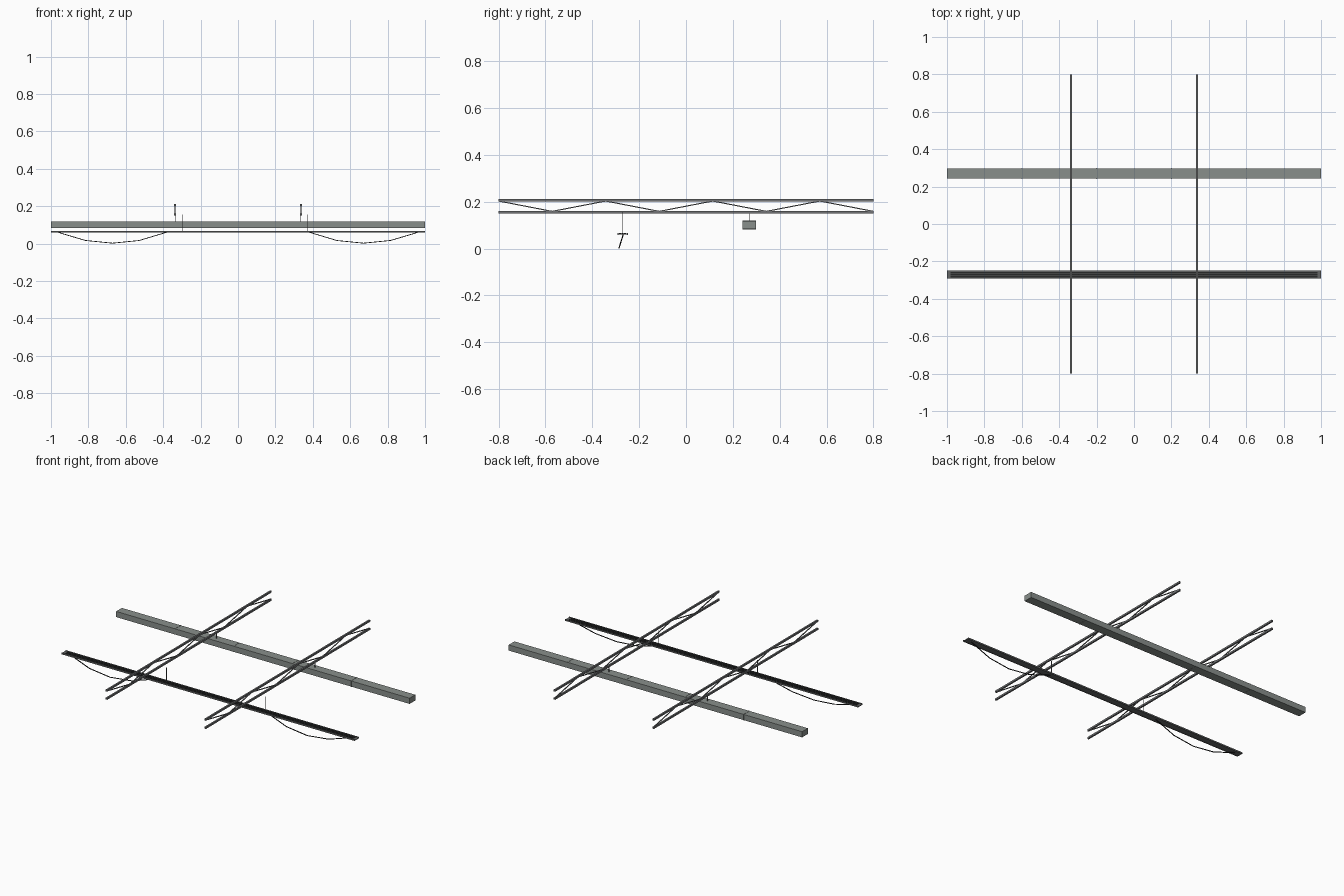
import bpy
import bmesh
from mathutils import Vector

cube = bpy.data.objects.get("Cube")
if cube:
    bpy.data.objects.remove(cube, do_unlink=True)


def material(name, rgb):
    m = bpy.data.materials.new(name)
    m.use_nodes = True
    m.diffuse_color = (*rgb, 1)
    m.node_tree.nodes["Principled BSDF"].inputs["Base Color"].default_value = (*rgb, 1)
    return m


duct_grey = material("duct grey", (0.25, 0.275, 0.26))
steel = material("truss steel", (0.17, 0.175, 0.18))
tray_grey = material("tray grey", (0.125, 0.13, 0.13))
black = material("cable black", (0.02, 0.021, 0.021))


def finish(name, bm, mat):
    bmesh.ops.recalc_face_normals(bm, faces=bm.faces)
    mesh = bpy.data.meshes.new(name)
    bm.to_mesh(mesh)
    bm.free()
    mesh.materials.append(mat)
    ob = bpy.data.objects.new(name, mesh)
    bpy.context.collection.objects.link(ob)
    return ob


def box(name, centre, size, mat):
    bm = bmesh.new()
    bmesh.ops.create_cube(bm, size=1)
    for v in bm.verts:
        v.co = Vector(centre) + v.co * Vector(size)
    return finish(name, bm, mat)


def rods(name, points, thick, mat):
    """Square bars joining consecutive points."""
    bm = bmesh.new()
    for a, b in zip(points, points[1:]):
        a, b = Vector(a), Vector(b)
        bar = bmesh.ops.create_cube(bm, size=1)["verts"]
        turn = (b - a).to_track_quat('Z', 'Y')
        for v in bar:
            size = Vector((thick, thick, (b - a).length))
            v.co = (a + b) / 2 + turn @ (v.co * size)
    return finish(name, bm, mat)


TOP, BOTTOM = 0.206, 0.156
DUCT_Y, DUCT_Z = 0.27, 0.101
TRAY_Y, TRAY_Z = -0.27, 0.062

for side, x in (("right", -0.336), ("left", 0.336)):
    # Roof truss: two chords and a zigzag web
    for part, z in (("top", TOP), ("bottom", BOTTOM)):
        box(f"{side}_truss_{part}_chord", (x, 0, z), (0.01, 1.6, 0.011), steel)
    web = [(x, -0.8 + 1.6 * i / 7, BOTTOM + 0.003 if i % 2 else TOP - 0.003)
           for i in range(8)]
    rods(f"{side}_truss_web", web, 0.0045, steel)

    # Hangers for the duct and the tray
    rods(f"{side}_duct_hanger", [(x, DUCT_Y, DUCT_Z), (x, DUCT_Y, BOTTOM)], 0.003, steel)
    hx = x + 0.038
    rods(f"{side}_tray_hanger", [(hx, TRAY_Y, TRAY_Z), (hx, TRAY_Y, BOTTOM)], 0.003, steel)

    # Sagging cable below the tray
    sag = []
    for i in range(5):
        t = i / 2 - 1
        drop = 1 - t * t
        sag.append((2 * x + 0.288 * t, TRAY_Y + 0.002 - 0.018 * drop,
                    TRAY_Z - 0.002 - 0.0575 * drop))
    rods(f"{side}_cable", sag, 0.004, black)

# Air duct with seam flanges
box("air_duct", (0, DUCT_Y, DUCT_Z), (2, 0.056, 0.035), duct_grey)
for i in range(4):
    box(f"duct_seam_{i + 1}", (-0.6 + 0.4 * i, DUCT_Y, DUCT_Z),
        (0.005, 0.058, 0.037), duct_grey)

# Cable tray with side lips
box("cable_tray", (0, TRAY_Y, TRAY_Z), (2, 0.04, 0.004), tray_grey)
for part, y in (("front", -0.02), ("back", 0.02)):
    box(f"tray_{part}_lip", (0, TRAY_Y + y, TRAY_Z + 0.001), (2, 0.003, 0.009), tray_grey)

# Cables lying side by side in the tray
for i in range(3):
    box(f"tray_cable_{i + 1}", (0, TRAY_Y - 0.012 + 0.011 * i, TRAY_Z + 0.003),
        (1.96, 0.008, 0.003), black)
